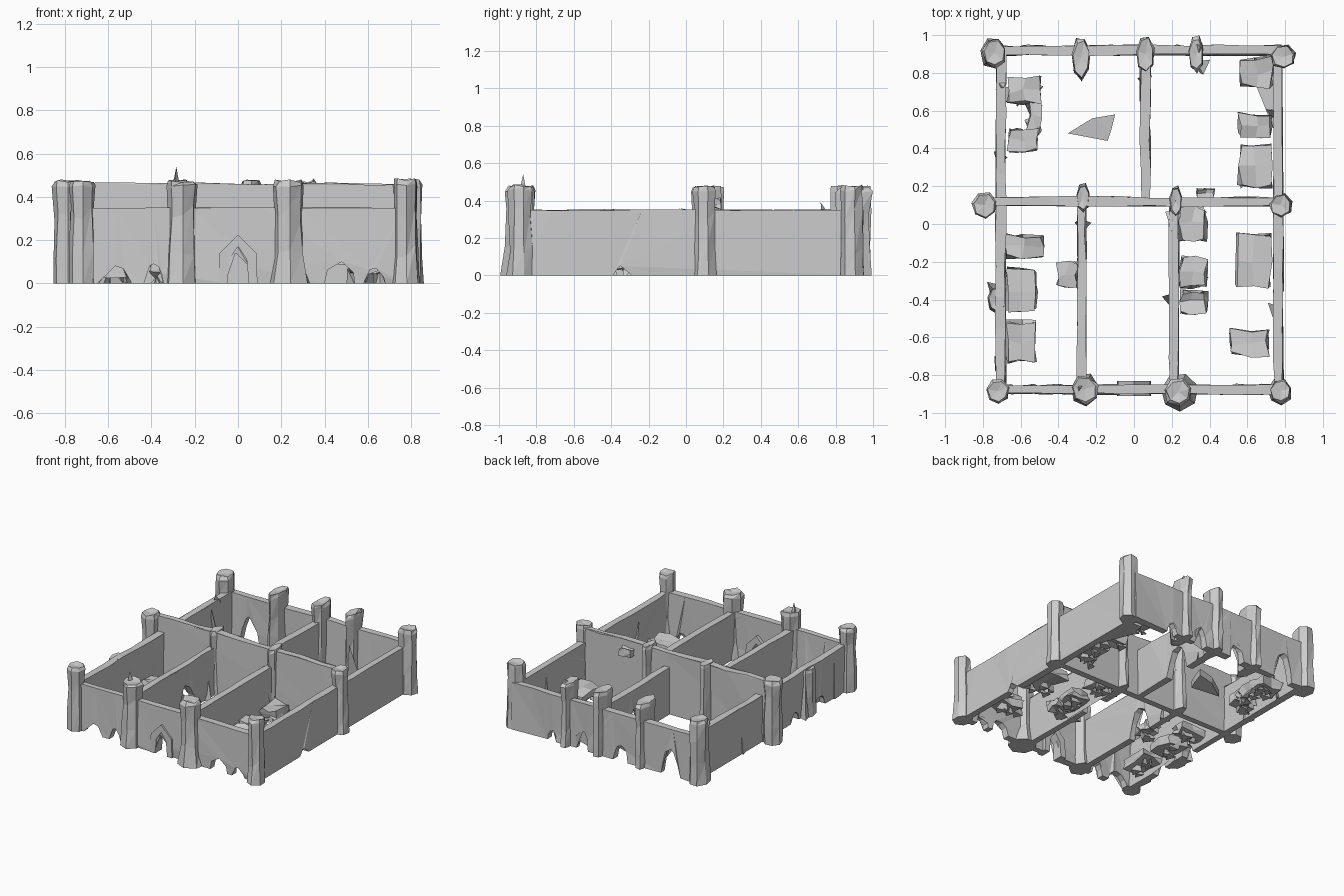
import bpy, bmesh, math, random
from mathutils import Vector

if "Cube" in bpy.data.objects:
    bpy.data.objects.remove(bpy.data.objects["Cube"])

random.seed(7)
R = random.uniform


def finish(name, bm):
    bmesh.ops.triangulate(bm, faces=[f for f in bm.faces if len(f.verts) > 4])
    bmesh.ops.recalc_face_normals(bm, faces=bm.faces)
    me = bpy.data.meshes.new(name)
    bm.to_mesh(me)
    bm.free()
    ob = bpy.data.objects.new(name, me)
    bpy.context.collection.objects.link(ob)
    return ob


def prism(name, pts, vec):
    """Extrude one polygon along a vector."""
    bm = bmesh.new()
    f = bm.faces.new([bm.verts.new(p) for p in pts])
    ex = bmesh.ops.extrude_face_region(bm, geom=[f])
    bmesh.ops.translate(bm, vec=vec, verts=[g for g in ex['geom'] if isinstance(g, bmesh.types.BMVert)])
    return finish(name, bm)


def wall(name, axis, pos, a, b, h=0.35, doors=(), t=0.05, rough=0.003):
    """Wall along an axis from a to b; doors are (centre, half width, height) pointed notches."""
    prof = [(a, 0)]
    for c, w, dh in sorted(doors):
        prof += [(c - w, 0), (c - w * R(.75, .95), dh * R(.5, .7)), (c - w * .4, dh * .9),
                 (c + R(-.01, .01), dh), (c + w * .5, dh * .85),
                 (c + w * R(.8, .95), dh * R(.4, .7)), (c + w, 0)]
    prof.append((b, 0))
    n = max(3, int((b - a) / 0.16))
    prof += [(b + (a - b) * i / n, h + R(-rough, rough)) for i in range(n + 1)]
    bm = bmesh.new()
    sides = []
    for s in (-1, 1):
        ring = []
        for u, z in prof:
            v = pos + s * (t / 2 + R(-.008, .006))
            ring.append(bm.verts.new((u, v, z) if axis == 'x' else (v, u, z)))
        sides.append(ring)
        bm.faces.new(ring)
    m = len(prof)
    for i in range(m):
        j = (i + 1) % m
        bm.faces.new((sides[0][i], sides[0][j], sides[1][j], sides[1][i]))
    return finish(name, bm)


def post(name, x, y, rx=.065, ry=None, h=.475, flare=1.1, sides=7):
    """Rough-hewn post: stacked jittered rings with a chipped cap."""
    ry = ry or rx
    bm = bmesh.new()
    rings = []
    for z, k in ((0, flare), (h * .3, 1), (h * .68, .95), (h * .95, 1.03), (h, .88)):
        ring = []
        for i in range(sides):
            t = math.tau * i / sides + .3
            q = k * R(.86, 1.06)
            zz = z + (R(-.04, .04) if 0 < z < h * .9 else R(-.008, .006) if z else 0)
            ring.append(bm.verts.new((x + rx * q * math.cos(t), y + ry * q * math.sin(t), zz)))
        rings.append(ring)
    for lo, hi in zip(rings, rings[1:]):
        for i in range(sides):
            j = (i + 1) % sides
            bm.faces.new((lo[i], lo[j], hi[j]))
            bm.faces.new((lo[i], hi[j], hi[i]))
    bm.faces.new(rings[0])
    tip = bm.verts.new((x, y, h - .01))
    for i in range(sides):
        bm.faces.new((rings[-1][i], rings[-1][(i + 1) % sides], tip))
    return finish(name, bm)


def chunk(name, x0, x1, y0, y1, z0, z1, j=.012):
    """Broken block with jittered corners."""
    bm = bmesh.new()
    bmesh.ops.create_cube(bm, size=1)
    bmesh.ops.subdivide_edges(bm, edges=bm.edges[:], cuts=1, use_grid_fill=True)
    for v in bm.verts:
        p = v.co
        v.co = ((x0 + x1) / 2 + p.x * (x1 - x0) + R(-j, j),
                (y0 + y1) / 2 + p.y * (y1 - y0) + R(-j, j),
                max(0, (z0 + z1) / 2 + p.z * (z1 - z0) + R(-j, j)))
    return finish(name, bm)


def shard(name, base, tip, r):
    """Three-sided splinter from base to tip."""
    base, tip = Vector(base), Vector(tip)
    bm = bmesh.new()
    b = [bm.verts.new(base + Vector((r * math.cos(t), r * math.sin(t), 0)))
         for t in (R(0, 1), R(2, 3), R(4, 5))]
    p = bm.verts.new(tip)
    bm.faces.new(b)
    for i in range(3):
        bm.faces.new((b[i], b[(i + 1) % 3], p))
    return finish(name, bm)


# outer walls with ragged gaps along the ground
wall("front_wall", 'x', -.875, -.72, .77,
     doors=[(-.57, .08, .08), (-.39, .045, .09), (.0, .06, .17), (.47, .07, .10), (.63, .05, .07)])
wall("back_wall", 'x', .92, -.72, .78,
     doors=[(-.53, .08, .2), (-.12, .06, .12), (.2, .05, .14), (.45, .04, .08)])
wall("left_wall", 'y', -.705, -.88, .92, doors=[(-.55, .06, .08), (-.25, .05, .07)], rough=.006)
wall("right_wall", 'y', .765, -.88, .9, doors=[(-.34, .05, .05)])
# tall cross wall and cell partitions
wall("middle_wall", 'x', .12, -.78, .78, h=.462, rough=.008)
wall("front_left_partition", 'y', -.28, -.88, .12, doors=[(-.25, .1, .2)])
wall("front_right_partition", 'y', .21, -.88, .12, doors=[(-.17, .1, .2)])
wall("back_partition", 'y', .06, .12, .92, doors=[(.55, .1, .2)])

# posts: x, y, radii, height, base flare
for i, (x, y, rx, ry, h, fl) in enumerate([
        (-.72, -.885, .06, .065, .475, 1.1), (-.26, -.875, .072, .078, .475, 1.1),
        (.235, -.89, .075, .075, .475, 1.4), (.775, -.885, .06, .065, .48, 1.1),
        (-.79, .10, .068, .07, .475, 1.0), (.775, .10, .062, .062, .475, 1.05),
        (-.74, .905, .065, .08, .475, 1.15), (.79, .885, .068, .065, .48, 1.05),
        (-.28, .88, .05, .115, .475, 1.0), (.06, .90, .05, .1, .475, 1.0),
        (.33, .90, .042, .1, .47, 1.0), (-.27, .14, .036, .075, .475, 1.1),
        (.22, .12, .034, .08, .475, 1.1), (-.725, -.4, .05, .07, .35, 1.1)]):
    post(f"post_{i}", x, y, rx, ry, h, fl)

# raised pointed surround of the front doorway
for s in (-1, 1):
    prism("doorway_surround", [(s * x, -.91, z) for x, z in
                               ((.05, 0), (.09, 0), (.085, .14), (0, .225), (0, .17), (.04, .11))], (0, .08, 0))

# splinters on the tops
shard("top_spike", (-.285, -.87, .46), (-.285, -.87, .54), .02)
shard("top_chip", (.34, .93, .46), (.35, .94, .485), .03)
shard("wall_chip", (-.7, .75, .33), (-.69, .72, .39), .03)
chunk("middle_wall_chip", .34, .42, .13, .18, .36, .41)
shard("middle_wall_wedge", (.2, .06, .34), (.2, -.04, .36), .035)

# low broken bunks and rubble inside the cells
for i, (x0, x1, y0, y1, z) in enumerate([
        (-.67, -.5, .64, .77, .1), (-.66, -.52, .39, .5, .1), (-.56, -.5, .48, .66, .09),
        (-.68, -.49, -.17, -.06, .1), (-.67, -.52, -.46, -.24, .1), (-.68, -.52, -.73, -.52, .1),
        (.56, .73, .47, .58, .1), (.56, .72, .2, .42, .1), (.56, .73, .73, .88, .1),
        (.25, .38, -.08, .08, .1), (.25, .38, -.33, -.18, .1), (.25, .38, -.47, -.36, .1),
        (.55, .72, -.33, -.06, .1), (.52, .71, -.69, -.56, .11), (-.4, -.3, -.33, -.21, .1)]):
    chunk(f"bunk_{i}", x0, x1, y0, y1, z - .06, z, .016)
    for k in range(5):
        x, y = R(x0 + .02, x1 - .02), R(y0 + .02, y1 - .02)
        shard(f"bunk_rubble_{i}_{k}", (x, y, 0), (x + R(-.05, .05), y + R(-.05, .05), R(.06, z)), R(.025, .05))

# fallen slab on the ground of the back left cell, and a floor scrap in the right corner
prism("fallen_slab", [(-.35, .48, .0), (-.14, .44, .01), (-.12, .5, .02), (-.1, .58, .03), (-.22, .56, .02)], (0, 0, .05))
prism("corner_scrap", [(.64, .75, 0), (.74, .5, 0), (.75, .86, 0), (.66, .87, 0)], (0, 0, .03))

# split stone flakes against the walls
for i, (x, y) in enumerate([(-.72, -.74), (-.74, -.33), (-.715, .35), (-.69, .7), (.74, .6), (.37, .84),
                            (.74, -.45), (.19, -.4), (.06, .76), (-.27, .0), (.22, .02), (-.28, .8)]):
    shard(f"flake_{i}", (x, y, 0), (x + R(-.02, .02), y + R(-.06, .06), R(.25, .36)), .045)
